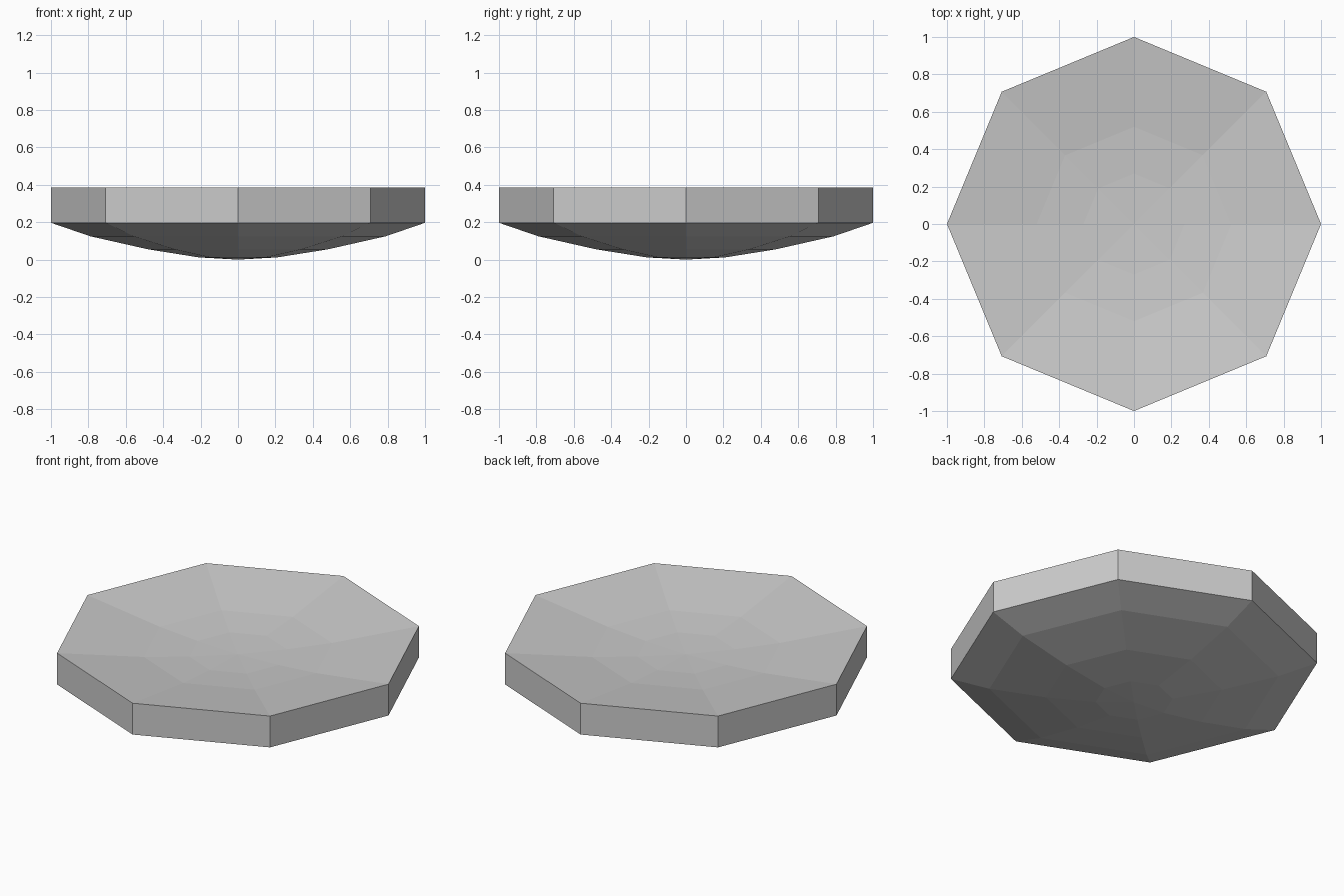
import bpy, bmesh
from math import cos, sin, pi

if "Cube" in bpy.data.objects:
    bpy.data.objects.remove(bpy.data.objects["Cube"])

SIDES = 8

# Radius / height profile from the underside centre, round the rim, to the top centre
profile = [(0.21, 0.012), (0.48, 0.055), (0.79, 0.125), (1.0, 0.197),
           (1.0, 0.385), (0.52, 0.323), (0.27, 0.305)]


def ring(bm, r, z):
    return [bm.verts.new((r * cos(2 * pi * i / SIDES), r * sin(2 * pi * i / SIDES), z))
            for i in range(SIDES)]


def cap(bm, loop, z):
    centre = bm.verts.new((0, 0, z))
    for i in range(SIDES):
        bm.faces.new((loop[i], loop[(i + 1) % SIDES], centre))


# Faceted octagonal dish, domed below and slightly hollow on top
bm = bmesh.new()
rings = [ring(bm, r, z) for r, z in profile]
for a, b in zip(rings, rings[1:]):
    for i in range(SIDES):
        j = (i + 1) % SIDES
        bm.faces.new((a[i], a[j], b[j], b[i]))
cap(bm, rings[0], 0.0)
cap(bm, rings[-1], 0.297)
bmesh.ops.recalc_face_normals(bm, faces=bm.faces)

mesh = bpy.data.meshes.new("dish")
bm.to_mesh(mesh)
bm.free()
dish = bpy.data.objects.new("dish", mesh)
bpy.context.collection.objects.link(dish)
